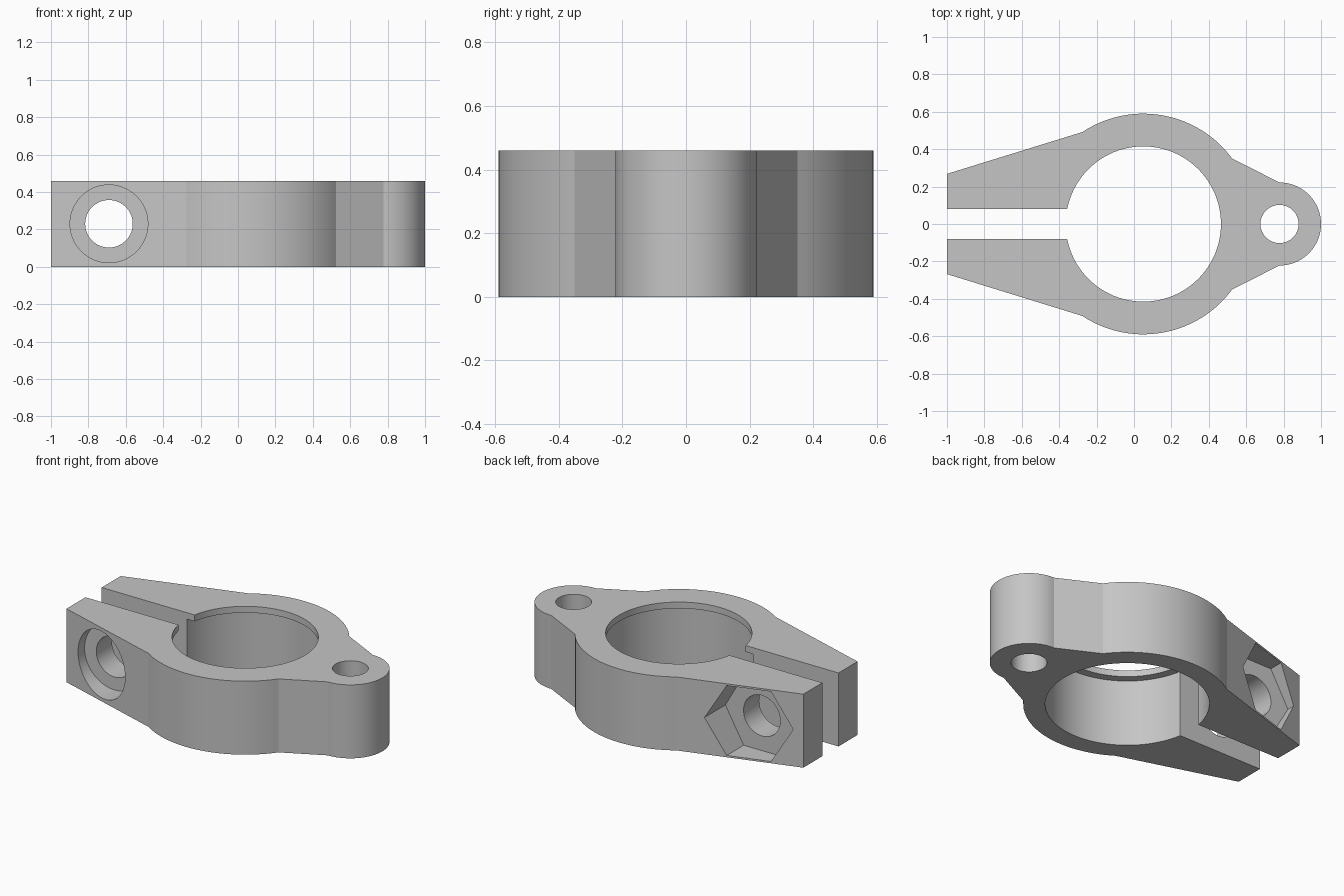
import bpy, bmesh
from math import sin, cos, pi, radians, atan2

if "Cube" in bpy.data.objects:
    bpy.data.objects.remove(bpy.data.objects["Cube"], do_unlink=True)

HEIGHT = 0.46
RING_X, RING_R = 0.05, 0.59
EAR_X, EAR_R = 0.778, 0.222
BOLT_X, BOLT_Z, SEAT_Y = -0.69, 0.23, 0.235

grey = bpy.data.materials.new("plain_grey")
grey.use_nodes = True
colour = (0.56, 0.56, 0.56, 1)
grey.diffuse_color = colour
grey.node_tree.nodes["Principled BSDF"].inputs["Base Color"].default_value = colour


def arc(cx, cy, r, start, end, steps):
    """Points along an arc, both ends included."""
    angles = [start + (end - start) * i / steps for i in range(steps + 1)]
    return [(cx + r * cos(a), cy + r * sin(a)) for a in angles]


def circle(cx, cy, r, sides=96):
    return arc(cx, cy, r, 0, 2 * pi, sides)[:-1]


def prism(name, outline, low, high, axis="z"):
    """Extrude an outline between two levels along z or y."""
    bm = bmesh.new()

    def place(p, level):
        return (p[0], p[1], level) if axis == "z" else (p[0], level, p[1])

    base = [bm.verts.new(place(p, low)) for p in outline]
    top = [bm.verts.new(place(p, high)) for p in outline]
    bm.faces.new(base)
    bm.faces.new(top)
    for i in range(len(base)):
        j = (i + 1) % len(base)
        bm.faces.new((base[i], base[j], top[j], top[i]))
    bmesh.ops.recalc_face_normals(bm, faces=bm.faces)
    mesh = bpy.data.meshes.new(name)
    bm.to_mesh(mesh)
    bm.free()
    mesh.materials.append(grey)
    obj = bpy.data.objects.new(name, mesh)
    bpy.context.collection.objects.link(obj)
    return obj


# Clamp body: ear arc, ring arc and tapered arm, mirrored across y
ear_side = atan2(0.35, 0.525 - RING_X)
arm_side = atan2(0.49, -0.275 - RING_X)
half = arc(EAR_X, 0, EAR_R, 0, pi / 2, 24)
half += arc(RING_X, 0, RING_R, ear_side, arm_side, 28)
half.append((-1, 0.268))
outline = half + [(x, -y) for x, y in reversed(half[1:])]
body = prism("clamp_body", outline, 0, HEIGHT)

# Cutters: stepped bore, clamping slot, ear hole, bolt hole with its two seats
cutters = [
    prism("bore_cutter", circle(RING_X, 0, 0.415), -0.1, 0.6),
    prism("lower_bore_cutter", circle(RING_X, 0, 0.466), -0.12, HEIGHT - 0.04),
    prism("slot_cutter", [(-1.2, -0.08), (0, -0.08), (0, 0.08), (-1.2, 0.08)], -0.15, 0.65),
    prism("ear_hole_cutter", circle(EAR_X, 0, 0.102, 64), -0.1, 0.6),
    prism("bolt_hole_cutter", circle(BOLT_X, BOLT_Z, 0.127, 64), -0.9, 0.9, "y"),
    prism("bolt_head_cutter", circle(BOLT_X, BOLT_Z, 0.208), -0.8, -SEAT_Y, "y"),
    prism("hex_nut_cutter", circle(BOLT_X, BOLT_Z, 0.2525, 6), SEAT_Y, 0.8, "y"),
]

bpy.ops.object.select_all(action="DESELECT")
body.select_set(True)
bpy.context.view_layer.objects.active = body
for cutter in cutters:
    cutter.hide_render = True
    cut = body.modifiers.new(cutter.name, "BOOLEAN")
    cut.operation = "DIFFERENCE"
    cut.solver = "EXACT"
    cut.object = cutter
    bpy.ops.object.modifier_apply(modifier=cut.name)
    bpy.data.objects.remove(cutter, do_unlink=True)

# Smooth curved walls, keep the outline corners crisp
bpy.ops.object.shade_smooth_by_angle(angle=radians(10))
